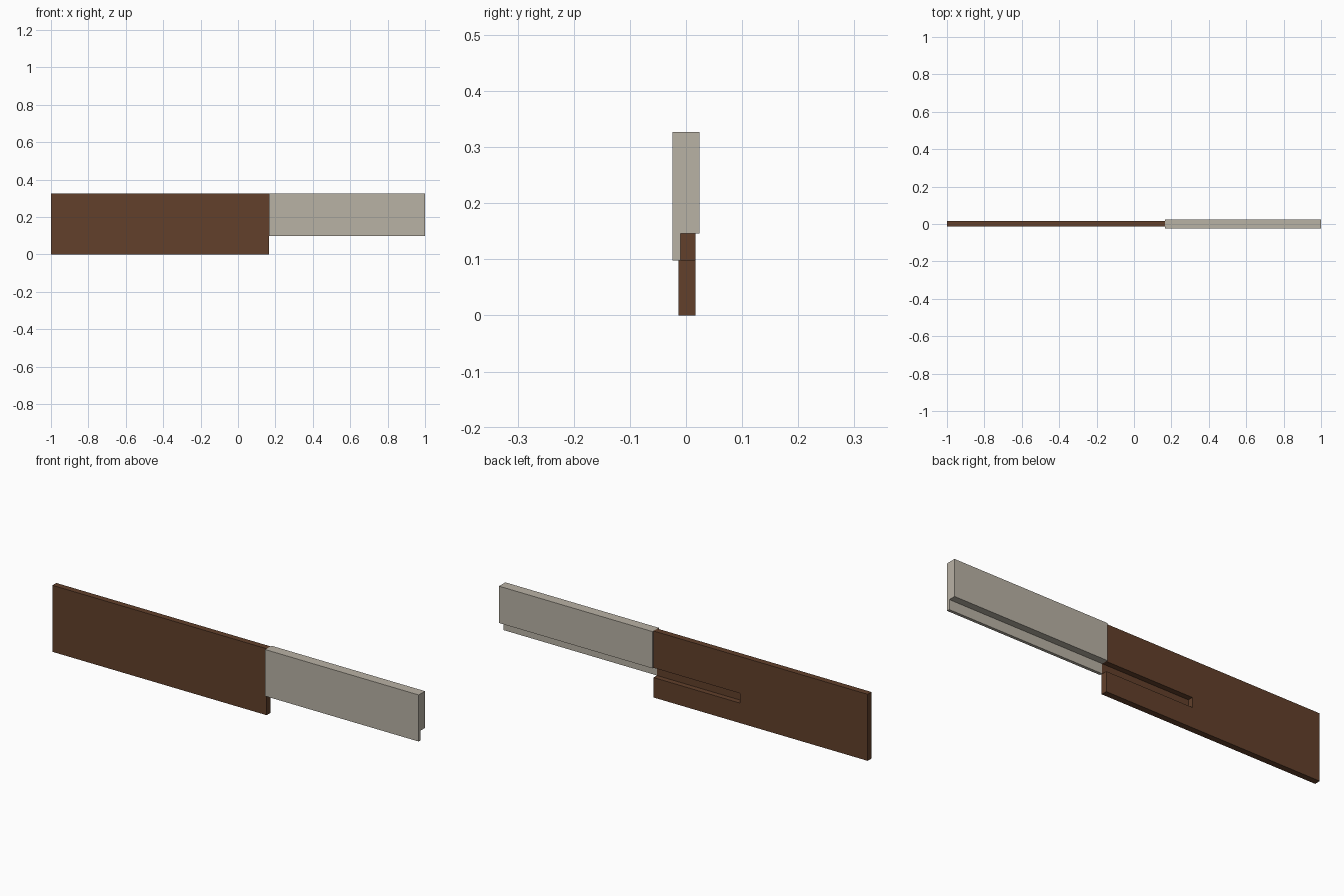
import bpy
import bmesh

if "Cube" in bpy.data.objects:
    bpy.data.objects.remove(bpy.data.objects["Cube"])


def material(name, rgb):
    m = bpy.data.materials.new(name)
    m.diffuse_color = (*rgb, 1)
    m.use_nodes = True
    m.node_tree.nodes["Principled BSDF"].inputs["Base Color"].default_value = m.diffuse_color
    return m


def extrude_profile(name, profile, x0, x1, mat=None):
    """Extrude a (y, z) outline along x."""
    bm = bmesh.new()
    face = bm.faces.new([bm.verts.new((x0, y, z)) for y, z in profile])
    ext = bmesh.ops.extrude_face_region(bm, geom=[face])
    moved = [g for g in ext["geom"] if isinstance(g, bmesh.types.BMVert)]
    bmesh.ops.translate(bm, verts=moved, vec=(x1 - x0, 0, 0))
    bmesh.ops.recalc_face_normals(bm, faces=bm.faces)
    mesh = bpy.data.meshes.new(name)
    bm.to_mesh(mesh)
    bm.free()
    ob = bpy.data.objects.new(name, mesh)
    bpy.context.collection.objects.link(ob)
    if mat:
        mesh.materials.append(mat)
    return ob


def rect(y0, y1, z0, z1):
    return [(y0, z0), (y1, z0), (y1, z1), (y0, z1)]


brown = material("dark_brown", (0.122, 0.051, 0.024))
pale = material("pale_stone", (0.485, 0.445, 0.376))

JOINT, TOP = 0.165, 0.327
LIP_LOW, LIP_HIGH, LIP_BACK = 0.098, 0.146, -0.010

# Brown board with a stopped groove in its back
board = extrude_profile("board", rect(-0.0135, 0.0165, 0, TOP), -1.0, JOINT, brown)
cutter = extrude_profile("groove_cutter", rect(LIP_BACK, 0.05, LIP_LOW, LIP_HIGH),
                         -0.305, JOINT + 0.1, brown)
cutter.hide_render = True
cutter.hide_viewport = False
cut = board.modifiers.new("groove", "BOOLEAN")
cut.operation = "DIFFERENCE"
cut.solver = "EXACT"
cut.object = cutter
bpy.context.view_layer.objects.active = board
bpy.ops.object.modifier_apply(modifier=cut.name)
bpy.data.objects.remove(cutter)

# Pale rail with a thin lip hanging along its front
extrude_profile("lipped_rail", [
    (-0.0245, LIP_LOW), (LIP_BACK, LIP_LOW), (LIP_BACK, LIP_HIGH),
    (0.0245, LIP_HIGH), (0.0245, TOP), (-0.0245, TOP)], JOINT, 1.0, pale)
